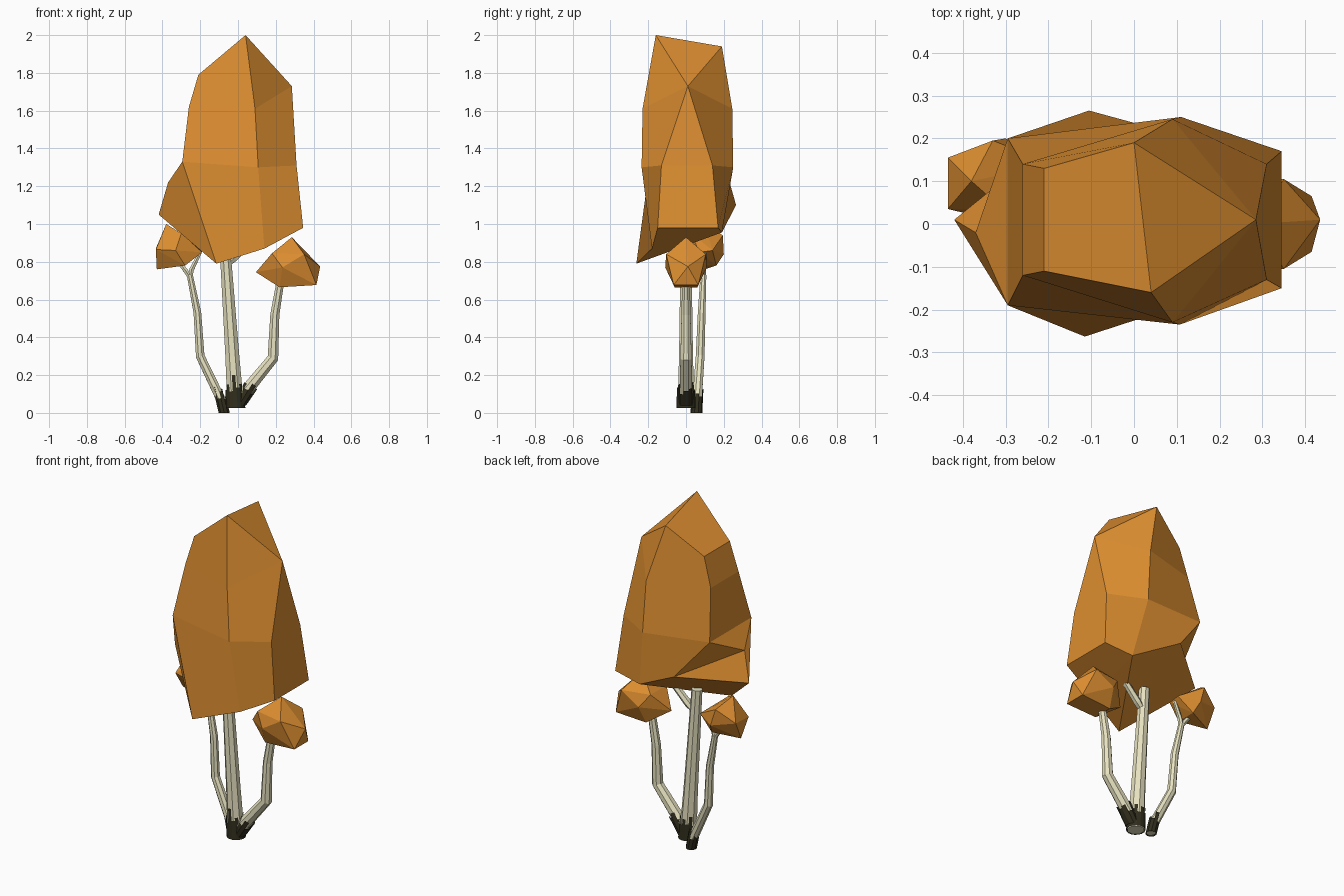
import bpy, bmesh, math
from mathutils import Vector

if "Cube" in bpy.data.objects:
    bpy.data.objects.remove(bpy.data.objects["Cube"])


def material(name, rgb):
    m = bpy.data.materials.new(name)
    m.diffuse_color = (*rgb, 1)
    m.use_nodes = True
    m.node_tree.nodes["Principled BSDF"].inputs["Base Color"].default_value = m.diffuse_color
    return m


LEAF = material("autumn_leaf", (0.72, 0.27, 0.03))
WOOD = material("pale_wood", (0.80, 0.76, 0.53))
BARK = material("dark_bark", (0.03, 0.027, 0.012))


def finish(bm, name, mat):
    bmesh.ops.recalc_face_normals(bm, faces=bm.faces)
    me = bpy.data.meshes.new(name)
    bm.to_mesh(me)
    bm.free()
    me.materials.append(mat)
    ob = bpy.data.objects.new(name, me)
    bpy.context.collection.objects.link(ob)
    return ob


def hull(name, pts):
    bm = bmesh.new()
    for p in pts:
        bm.verts.new(p)
    bmesh.ops.convex_hull(bm, input=bm.verts)
    finish(bm, name, LEAF)


def circle(center, axis, r, n):
    q = Vector((0, 0, 1)).rotation_difference(axis)
    return [center + q @ Vector((r * math.cos(a), r * math.sin(a), 0))
            for a in (2 * math.pi * (i + 0.5) / n for i in range(n))]


def limb(name, path, n=8):
    """Tapered tube through (x, y, z, radius) points; level foot."""
    pts = [Vector(p[:3]) for p in path]
    bm = bmesh.new()
    rings = []
    for i, p in enumerate(pts):
        axis = pts[min(i + 1, len(pts) - 1)] - pts[max(i - 1, 0)]
        if i == 0:
            axis = Vector((0, 0, 1))
        rings.append([bm.verts.new(v) for v in circle(p, axis.normalized(), path[i][3], n)])
    for a, b in zip(rings, rings[1:]):
        for i in range(n):
            j = (i + 1) % n
            bm.faces.new((a[i], a[j], b[j], b[i]))
    bm.faces.new(rings[0])
    bm.faces.new(rings[-1])
    finish(bm, name, WOOD)


def bark(name, start, end, r0, r1, teeth):
    """Sleeve whose sides end at different fractions of its length."""
    n = len(teeth)
    start, end = Vector(start), Vector(end)
    axis = (end - start).normalized()
    lo = circle(start, Vector((0, 0, 1)), r0, n)
    hi = circle(end, axis, r1, n)
    bm = bmesh.new()
    for i, t in enumerate(teeth):
        j = (i + 1) % n
        quad = (lo[i], lo[j], lo[j].lerp(hi[j], t), lo[i].lerp(hi[i], t))
        bm.faces.new([bm.verts.new(v) for v in quad])
    bmesh.ops.remove_doubles(bm, verts=bm.verts, dist=0.0005)
    finish(bm, name, BARK)


# Main crown: lettered corners joined into flat facets
corners = dict(
    a=(-.21, .13, 1.79), b=(-.21, -.11, 1.79), c=(.04, -.16, 2.0), d=(0, .19, 1.94),
    e=(.285, .01, 1.73), f=(-.26, .14, 1.62), g=(-.26, -.12, 1.62), h=(.09, -.23, 1.61),
    i=(.09, .245, 1.61), j=(-.295, .20, 1.33), k=(-.295, -.19, 1.33), l=(.107, -.235, 1.30),
    m=(.11, .25, 1.30), n=(.31, -.13, 1.31), o=(.31, .14, 1.31), p=(.345, -.15, .98),
    q=(.345, .17, .98), r=(.14, -.18, .87), s=(-.115, -.263, .79), t=(-.42, .01, 1.05),
    u=(-.37, -.02, 1.22), v=(-.105, .265, 1.10), w=(.17, .19, .955))
facets = ("abcd ced bchg ghlk ceh heln eno noqp lnpr klrs kstu kuj gkjf fabg "
          "dafi die ieom fimj moqw jmwv jvu uvt tvws wqpr wrs")
facets = facets.replace("heln", "henl")
bm = bmesh.new()
V = {key: bm.verts.new(co) for key, co in corners.items()}
for f in facets.split():
    bm.faces.new([V[ch] for ch in f])
finish(bm, "main_crown", LEAF)

# Small leaf clumps
right = [(.285, 0, .93), (.095, 0, .745), (.435, .01, .775)]
for s in (-1, 1):
    right += [(.35, s * .105, .84), (.18, s * .075, .845), (.235, s * .11, .77),
              (.415, s * .065, .677), (.22, s * .06, .665)]
hull("right_leaf_clump", right)
hull("left_leaf_clump", [
    (-.38, .10, 1.0), (-.435, .155, .87), (-.435, .035, .865), (-.43, .10, .76),
    (-.33, .195, .94), (-.30, .03, .95), (-.28, .04, .78), (-.28, .16, .78),
    (-.19, .07, .85), (-.19, .14, .86), (-.30, .20, .84), (-.33, .01, .86)])

# Trunk and limbs
limb("main_trunk", [(-.012, 0, .025, .048), (-.03, 0, .30, .04), (-.072, 0, .92, .03)])
limb("crown_branch", [(-.06, 0, .78, .02), (-.02, .005, .82, .022), (.09, .01, .93, .018)], 6)
limb("right_limb", [(0, 0, .05, .036), (.03, 0, .10, .036), (.185, 0, .29, .032),
                    (.195, 0, .52, .026), (.225, 0, .70, .022)])
limb("left_limb", [(-.073, .055, .005, .027), (-.085, .058, .06, .027), (-.20, .075, .30, .025),
                   (-.215, .083, .53, .022), (-.255, .092, .73, .017)])
limb("left_fork_outer", [(-.25, .092, .71, .014), (-.275, .092, .75, .014), (-.33, .095, .82, .01)], 6)
limb("left_fork_inner", [(-.255, .092, .71, .014), (-.245, .092, .76, .014), (-.20, .10, .85, .01)], 6)

# Dark ragged bark at the feet
bark("trunk_bark", (-.012, 0, .025), (-.024, 0, .205), .052, .046,
     [.6, .75, .5, .7, .55, .8, .5, .6, .55, .7, .5, .98, .6, .7, .5, .65])
bark("right_limb_bark", (.005, 0, .04), (.075, 0, .155), .04, .041,
     [.9, .6, 1, .7, .6, .9, .7, 1, .6, .8])
bark("left_limb_bark", (-.073, .055, 0), (-.105, .062, .14), .031, .031,
     [.6, .9, .5, .75, .6, 1, .55, .8, .5, .7])
